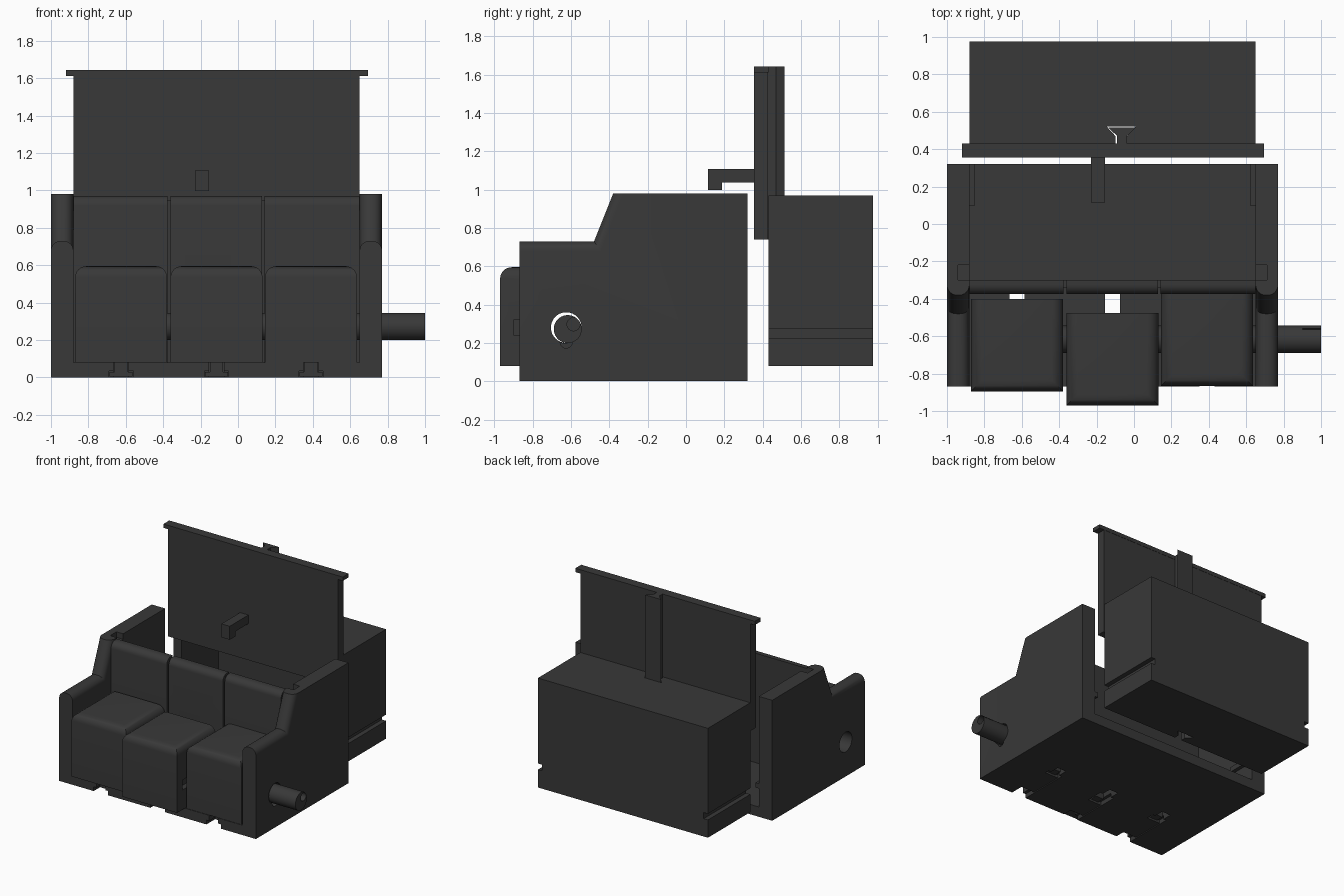
import bpy, bmesh, math
from mathutils import Vector, Matrix

if "Cube" in bpy.data.objects:
    bpy.data.objects.remove(bpy.data.objects["Cube"])

mat = bpy.data.materials.new("charcoal")
mat.diffuse_color = (0.04, 0.04, 0.04, 1)
mat.use_nodes = True
mat.node_tree.nodes["Principled BSDF"].inputs["Base Color"].default_value = mat.diffuse_color
CX = -0.115                      # middle of the sofa in x
SEATS = ((-0.625, -0.895), (-0.115, -0.97), (0.39, -0.866))   # centre x, front y


def finish(name, bm):
    bmesh.ops.recalc_face_normals(bm, faces=bm.faces)
    me = bpy.data.meshes.new(name)
    bm.to_mesh(me)
    bm.free()
    me.materials.append(mat)
    ob = bpy.data.objects.new(name, me)
    bpy.context.collection.objects.link(ob)
    return ob


def prism(name, pts, direction, place, round_edge=None, radius=0.05):
    """Extrude a profile; optionally round the edges picked by round_edge."""
    bm = bmesh.new()
    face = bm.faces.new([bm.verts.new(place(a, b)) for a, b in pts])
    ext = bmesh.ops.extrude_face_region(bm, geom=[face])
    moved = [v for v in ext["geom"] if isinstance(v, bmesh.types.BMVert)]
    bmesh.ops.translate(bm, verts=moved, vec=direction)
    bmesh.ops.recalc_face_normals(bm, faces=bm.faces)
    if round_edge:
        edges = [e for e in bm.edges if round_edge(e.verts[0].co, e.verts[1].co)]
        bmesh.ops.bevel(bm, geom=edges, offset=radius, segments=6, profile=0.5,
                        affect='EDGES', clamp_overlap=True)
    return finish(name, bm)


def box(name, x0, x1, y0, y1, z0, z1, round_edge=None, radius=0.05):
    return prism(name, [(x0, y0), (x1, y0), (x1, y1), (x0, y1)], (0, 0, z1 - z0),
                 lambda a, b: (a, b, z0), round_edge, radius)


def rod_x(name, x0, x1, y, z, r):
    bm = bmesh.new()
    bmesh.ops.create_cone(bm, cap_ends=True, segments=40, radius1=r, radius2=r,
                          depth=x1 - x0,
                          matrix=Matrix.Translation(((x0 + x1) / 2, y, z)) @ Matrix.Rotation(math.pi / 2, 4, 'Y'))
    return finish(name, bm)


def combine(ob, parts, op='DIFFERENCE'):
    for p in parts:
        p.hide_render = True
        m = ob.modifiers.new(op.lower(), 'BOOLEAN')
        m.operation, m.object, m.solver = op, p, 'EXACT'
        bpy.context.view_layer.objects.active = ob
        bpy.ops.object.modifier_apply(modifier=m.name)
        bpy.data.objects.remove(p)


def smooth(ob):
    bpy.ops.object.select_all(action='DESELECT')
    ob.select_set(True)
    bpy.context.view_layer.objects.active = ob
    bpy.ops.object.shade_smooth_by_angle(angle=math.radians(35))


# arms: stepped profile, rounded along the low front and the slope
ARM = [(-0.87, 0), (0.32, 0), (0.32, 0.98), (-0.38, 0.98), (-0.48, 0.73), (-0.87, 0.73)]


def arm_edge(a, b):
    return (abs(a.x - b.x) < 1e-4 and min(a.z, b.z) > 0.5
            and max(a.y, b.y) < -0.3 and abs(a.y - b.y) > 0.01)


for side, x0 in (("left", -1.0), ("right", 0.65)):
    arm = prism(side + "_arm", ARM, (0.12, 0, 0), lambda y, z: (x0, y, z), arm_edge, 0.052)
    # rod hole, and the notch for the panel flange
    cutters = [rod_x("cut", x0 - 0.1, x0 + 0.22, -0.625, 0.28, 0.08)]
    if side == "right":
        cutters.append(rod_x("cut", 0.6, 0.8, -0.625, 0.205, 0.032))
    cutters.append(box("cut", -0.94, 0.71, -0.30, -0.22, 0.935, 1.1))
    combine(arm, cutters)
    smooth(arm)
    # rail the rear drawer runs on
    rx = -0.885 if side == "left" else 0.62
    box(side + "_rail", rx, rx + 0.035, 0.1, 0.32, 0.23, 0.27)

# base with three T-shaped slots
base = box("base", -0.88, 0.65, -0.87, 0.32, 0, 0.08)
cutters = []
for cx, _ in SEATS:
    cutters += [box("cut", cx - 0.04, cx + 0.04, -0.9, -0.371, -0.1, 0.2),
                box("cut", cx - 0.065, cx + 0.065, -0.9, -0.45, -0.1, 0.035)]
combine(base, cutters)

# backrest: three rounded pads on a thin wall, with a window for the hook
window = (-0.235, -0.145, -0.5, -0.2, 0.30, 0.48)
wall = box("backrest_wall", -0.88, 0.65, -0.34, -0.30, 0.08, 0.95)
combine(wall, [box("cut", *window)])
PADS = ((-0.88, -0.378), (-0.362, 0.127), (0.143, 0.65))
for i, (x0, x1) in enumerate(PADS):
    pad = box(f"backrest_pad_{i + 1}", x0, x1, -0.375, -0.30, 0.08, 0.97,
              lambda a, b: min(a.z, b.z) > 0.9 and max(a.y, b.y) < -0.36, 0.05)
    if i == 1:
        combine(pad, [box("cut", *window)])
    smooth(pad)

# sliding seat cushions, each with a T-shaped key under it
for i, (cx, y0) in enumerate(SEATS):
    y1 = y0 + 0.495

    def top_edge(a, b):
        return min(a.z, b.z) > 0.55 and min(a.y, b.y) < y0 + 0.01

    seat = box(f"seat_{i + 1}", cx - 0.246, cx + 0.246, y0, y1, 0.08, 0.595, top_edge, 0.06)
    cutters = [rod_x("cut", cx - 0.4, cx + 0.4, -0.625, 0.28, 0.082)]
    if i == 1:
        cutters.append(box("cut", cx + 0.2, cx + 0.3, -0.9, -0.78, 0.24, 0.32))
        cutters.append(box("cut", -0.235, -0.145, -0.6, -0.4, 0.30, 0.46))
    combine(seat, cutters)
    smooth(seat)
    ky = max(y0 + 0.1, -0.80)
    box(f"seat_key_stem_{i + 1}", cx - 0.036, cx + 0.036, ky, y1 - 0.06, 0.02, 0.09)
    box(f"seat_key_foot_{i + 1}", cx - 0.061, cx + 0.061, ky, y1 - 0.12, 0.004, 0.03)

# locking rod through the seats, with a small bore in its end
rod = rod_x("locking_rod", -0.63, 1.0, -0.617, 0.272, 0.073)
combine(rod, [rod_x("cut", 0.9, 1.1, -0.587, 0.297, 0.034)])
smooth(rod)

# rear drawer: hollow, open at the front, side grooves and dovetail slot
drawer = box("rear_drawer", -0.88, 0.65, 0.43, 0.975, 0.08, 0.97)


def dovetail(name, cx, grow, z0, z1):
    n, w = 0.026 + grow, 0.072 + grow
    pts = [(-n, 0.42), (n, 0.42), (n, 0.47), (w, 0.515 + grow), (-w, 0.515 + grow), (-n, 0.47)]
    return prism(name, pts, (0, 0, z1 - z0), lambda x, y: (cx + x, y, z0))


combine(drawer, [
    box("cut", -0.81, 0.58, 0.3, 0.905, 0.15, 0.90),
    box("cut", -1.0, -0.842, 0.3, 1.1, 0.225, 0.275),
    box("cut", 0.612, 0.8, 0.3, 1.1, 0.225, 0.275),
    dovetail("cut", -0.068, 0.005, 0.0, 1.1)])

# sliding panel with top flange, dovetail rib and hook
box("sliding_panel", -0.88, 0.65, 0.355, 0.428, 0.74, 1.63)
box("panel_flange", -0.92, 0.695, 0.355, 0.43, 1.612, 1.643)
dovetail("panel_rib", -0.064, 0.0, 0.74, 1.643)
HOOK = [(0.36, 1.037), (0.36, 1.107), (0.115, 1.107), (0.115, 0.997), (0.187, 0.997), (0.187, 1.037)]
prism("panel_hook", HOOK, (0.075, 0, 0), lambda y, z: (-0.23, y, z))
